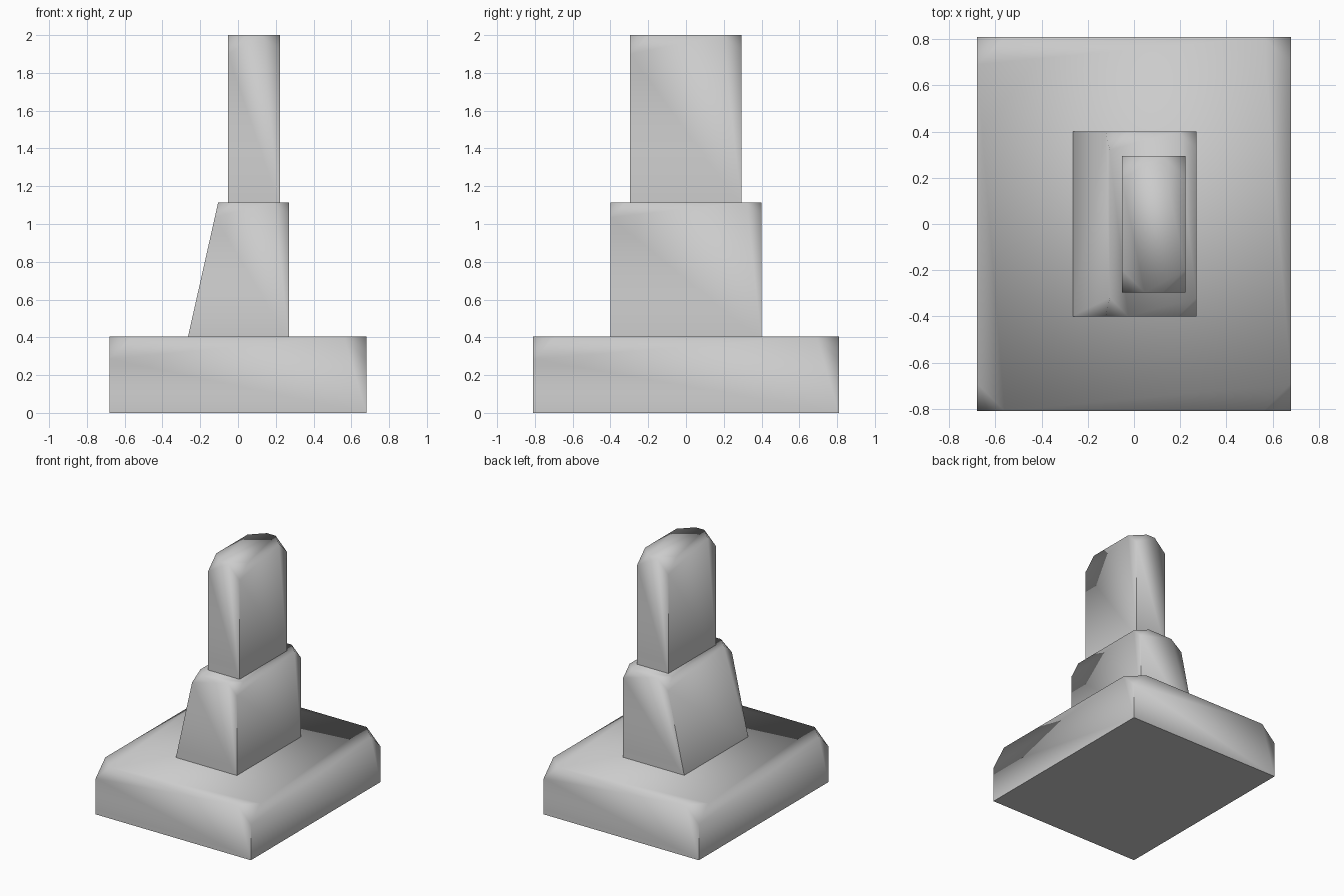
import bpy, bmesh, math

if "Cube" in bpy.data.objects:
    bpy.data.objects.remove(bpy.data.objects["Cube"])


def block(name, bottom, top, z0, z1, cut):
    """Four-sided block; bottom/top are (x0, x1, y0, y1). Top corners are clipped."""
    bm = bmesh.new()
    rings = []
    for (x0, x1, y0, y1), z in ((bottom, z0), (top, z1)):
        rings.append([bm.verts.new((x, y, z)) for x, y in
                      ((x0, y0), (x1, y0), (x1, y1), (x0, y1))])
    low, high = rings
    bm.faces.new(low[::-1])
    bm.faces.new(high)
    for i in range(4):
        j = (i + 1) % 4
        bm.faces.new((low[i], low[j], high[j], high[i]))
    bmesh.ops.bevel(bm, geom=high, offset=cut, offset_type='OFFSET',
                    segments=1, profile=0.5, affect='VERTICES')
    bmesh.ops.recalc_face_normals(bm, faces=bm.faces[:])
    mesh = bpy.data.meshes.new(name)
    bm.to_mesh(mesh)
    bm.free()
    # Blend the clipped corners softly, keep the right-angled edges sharp
    mesh.shade_smooth()
    mesh.set_sharp_from_angle(angle=math.radians(62))
    obj = bpy.data.objects.new(name, mesh)
    bpy.context.collection.objects.link(obj)
    return obj


# Wide plinth
plinth = (-0.68, 0.68, -0.81, 0.81)
block("base_plinth", plinth, plinth, 0.0, 0.405, 0.12)

# Middle block with one sloping side
block("sloped_block", (-0.27, 0.27, -0.4, 0.4), (-0.105, 0.27, -0.4, 0.4),
      0.38, 1.115, 0.08)

# Upright slab
slab = (-0.053, 0.222, -0.297, 0.295)
block("upright_slab", slab, slab, 1.09, 2.0, 0.1)
